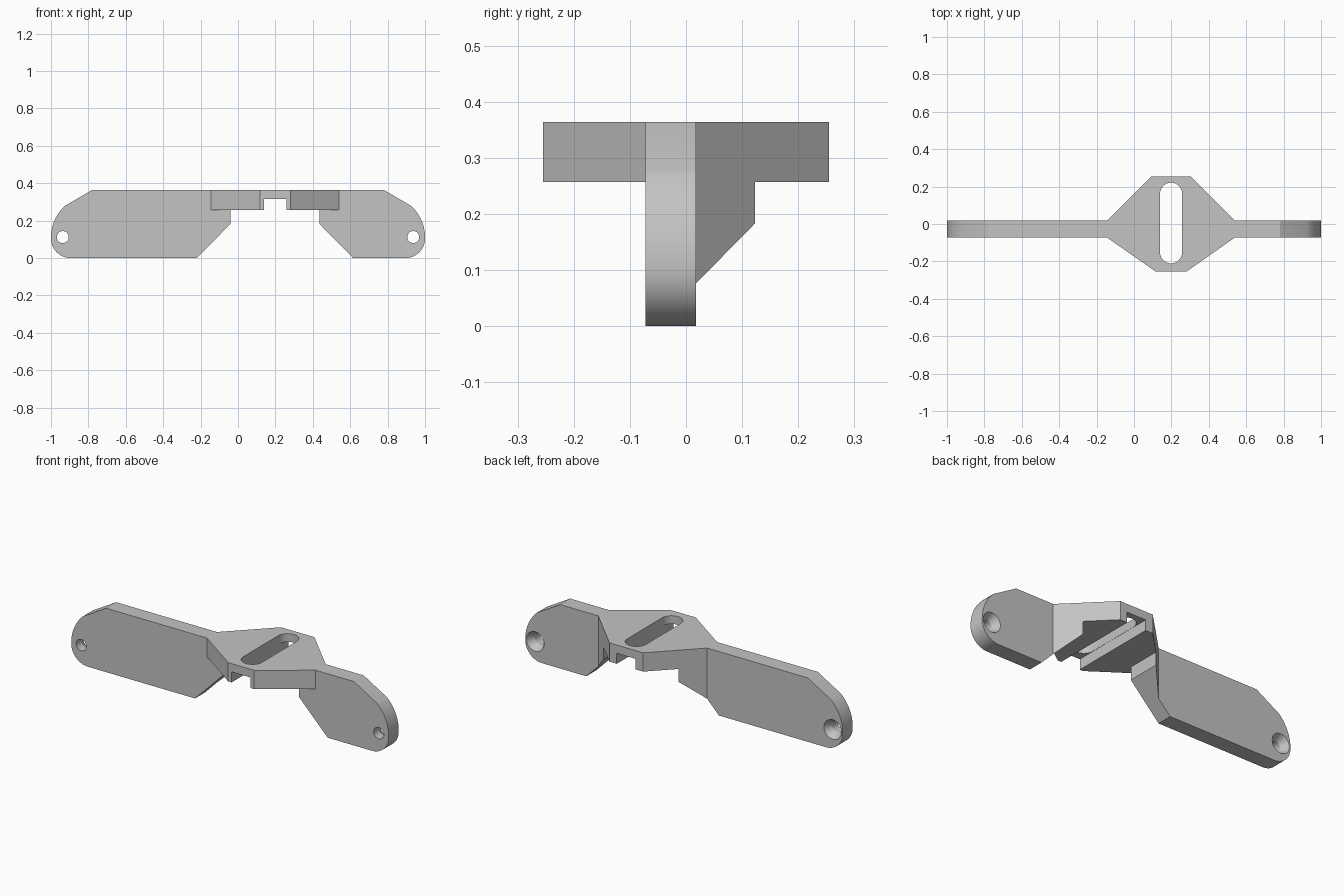
import bpy, bmesh
from math import sin, cos, pi, radians
from mathutils import Matrix

if "Cube" in bpy.data.objects:
    bpy.data.objects.remove(bpy.data.objects["Cube"], do_unlink=True)

grey = bpy.data.materials.new("plain grey")
grey.use_nodes = True
grey.diffuse_color = (0.55, 0.55, 0.55, 1)
grey.node_tree.nodes["Principled BSDF"].inputs["Base Color"].default_value = (0.55, 0.55, 0.55, 1)

BAR_FRONT, BAR_BACK = -0.072, 0.018
HUB_BOTTOM, TOP = 0.257, 0.364
SLOT_X = 0.198


def finish(bm, name):
    bmesh.ops.recalc_face_normals(bm, faces=bm.faces)
    mesh = bpy.data.meshes.new(name)
    bm.to_mesh(mesh)
    bm.free()
    mesh.materials.append(grey)
    obj = bpy.data.objects.new(name, mesh)
    bpy.context.collection.objects.link(obj)
    return obj


def prism(name, points, low, high, axis):
    """Extrude an outline: (x, z) along y, or (x, y) along z."""
    place = (lambda u, v, d: (u, d, v)) if axis == "y" else (lambda u, v, d: (u, v, d))
    bm = bmesh.new()
    face = bm.faces.new([bm.verts.new(place(u, v, low)) for u, v in points])
    made = bmesh.ops.extrude_face_region(bm, geom=[face])["geom"]
    verts = [g for g in made if isinstance(g, bmesh.types.BMVert)]
    bmesh.ops.translate(bm, verts=verts, vec=place(0, 0, high - low))
    return finish(bm, name)


def box(name, x0, x1, y0, y1, z0, z1):
    return prism(name, [(x0, y0), (x1, y0), (x1, y1), (x0, y1)], z0, z1, "z")


def cone(name, x, z, r_front, r_back, y0, y1):
    bm = bmesh.new()
    bmesh.ops.create_cone(bm, cap_ends=True, segments=40, radius1=r_front, radius2=r_back,
                          depth=y1 - y0,
                          matrix=Matrix.Translation((x, (y0 + y1) / 2, z)) @ Matrix.Rotation(-pi / 2, 4, "X"))
    return finish(bm, name)


def arc(cx, cy, r, start, end, steps=14):
    angles = [radians(start + (end - start) * i / steps) for i in range(steps + 1)]
    return [(cx + r * cos(a), cy + r * sin(a)) for a in angles]


def boolean(target, tool, operation="DIFFERENCE"):
    tool.hide_render = True
    mod = target.modifiers.new("cut", "BOOLEAN")
    mod.operation, mod.solver, mod.object = operation, "EXACT", tool
    bpy.context.view_layer.objects.active = target
    bpy.ops.object.modifier_apply(modifier=mod.name)
    bpy.data.objects.remove(tool, do_unlink=True)


# Rounded arm end, from bottom to top, on the +x side
end = arc(0.895, 0.105, 0.105, -90, 0) + arc(0.77, 0.11, 0.23, 1, 47) + [(0.78, TOP)]
mirrored_end = [(-x, z) for x, z in reversed(end)]

# Side-on profile of the arms, open below the hub
profile = ([(0.615, 0)] + end + mirrored_end +
           [(-0.22, 0), (-0.04, 0.183), (-0.04, HUB_BOTTOM), (0.435, HUB_BOTTOM), (0.435, 0.183)])
bracket = prism("mounting_bracket", profile, -0.3, 0.3, "y")

# Plan outline: thin bar with the wide hub
plan = [(-1.1, BAR_FRONT), (-0.145, BAR_FRONT), (0.117, -0.255), (0.28, -0.255),
        (0.54, BAR_FRONT), (1.1, BAR_FRONT), (1.1, BAR_BACK), (0.54, BAR_BACK),
        (0.303, 0.255), (0.092, 0.255), (-0.145, BAR_BACK), (-1.1, BAR_BACK)]
boolean(bracket, prism("plan_cutter", plan, -0.1, 0.5, "z"), "INTERSECT")

# Clear the space under the front half of the hub
boolean(bracket, box("front_relief", -0.3, 0.7, -0.4, BAR_FRONT, -0.1, HUB_BOTTOM))

# Channel across the underside of the hub
boolean(bracket, box("channel_cutter", SLOT_X - 0.06, SLOT_X + 0.06, -0.4, 0.4, 0.2, 0.317))

# Long rounded slot through the hub
slot = arc(SLOT_X, 0.162, 0.059, 0, 180) + arc(SLOT_X, -0.152, 0.059, 180, 360)
boolean(bracket, prism("slot_cutter", slot, 0.28, 0.5, "z"))

# Countersunk screw holes in both arm ends
for x in (-0.937, 0.937):
    boolean(bracket, cone("hole_cutter", x, 0.112, 0.032, 0.032, -0.2, 0.2))
    boolean(bracket, cone("countersink_cutter", x, 0.112, 0.026, 0.061, -0.034, 0.028))

# Smooth the arcs and keep the edges sharp
bpy.ops.object.select_all(action="DESELECT")
bracket.select_set(True)
bpy.context.view_layer.objects.active = bracket
bpy.ops.object.shade_smooth_by_angle(angle=radians(20))
